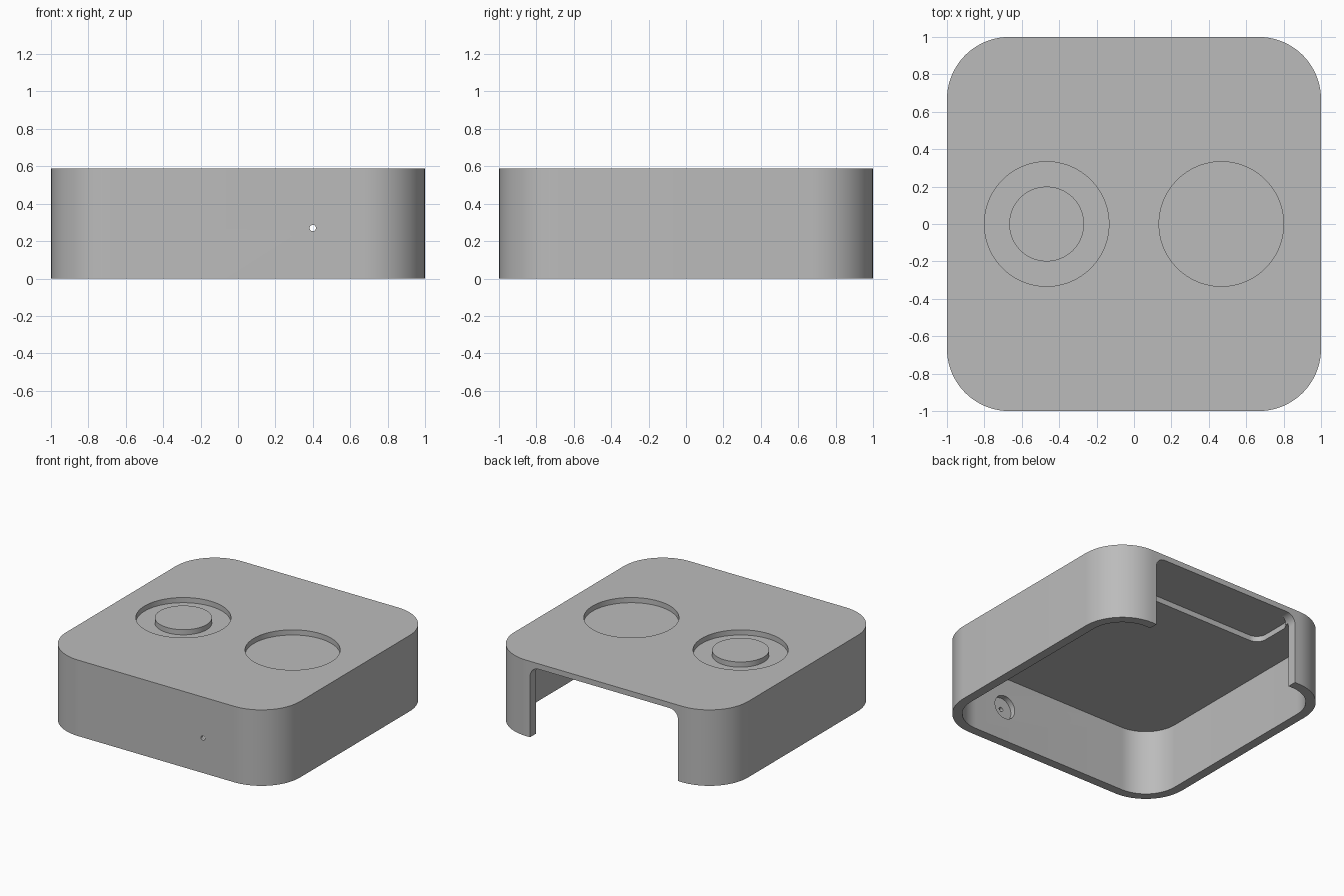
import bpy, bmesh, math
from mathutils import Vector

if "Cube" in bpy.data.objects:
    bpy.data.objects.remove(bpy.data.objects["Cube"], do_unlink=True)

HEIGHT, WALL, CEILING, THIN_CEILING = 0.587, 0.07, 0.503, 0.545
RECESS_FLOOR = 0.547

grey = bpy.data.materials.new("plain_grey")
grey.use_nodes = True
grey.diffuse_color = (0.5, 0.5, 0.5, 1)
grey.node_tree.nodes["Principled BSDF"].inputs["Base Color"].default_value = (0.5, 0.5, 0.5, 1)


def rounded_prism(name, low, high, radius, along="z", steps=20):
    """Box between two corners, rounded about the given axis."""
    low, high = Vector(low), Vector(high)
    a, b, c = (0, 1, 2) if along == "z" else (0, 2, 1)
    quarter = math.pi / 2
    bm = bmesh.new()
    verts = []
    corners = [(high[a] - radius, high[b] - radius), (low[a] + radius, high[b] - radius),
               (low[a] + radius, low[b] + radius), (high[a] - radius, low[b] + radius)]
    for i, (u, v) in enumerate(corners):
        for s in range(steps + 1):
            t = quarter * (i + s / steps)
            p = Vector()
            p[a], p[b], p[c] = u + radius * math.cos(t), v + radius * math.sin(t), low[c]
            verts.append(bm.verts.new(p))
    base = bm.faces.new(verts)
    top = bmesh.ops.extrude_face_region(bm, geom=[base], use_keep_orig=True)["geom"]
    offset = Vector()
    offset[c] = high[c] - low[c]
    bmesh.ops.translate(bm, vec=offset, verts=[g for g in top if isinstance(g, bmesh.types.BMVert)])
    bmesh.ops.recalc_face_normals(bm, faces=bm.faces)
    mesh = bpy.data.meshes.new(name)
    bm.to_mesh(mesh)
    bm.free()
    mesh.materials.append(grey)
    obj = bpy.data.objects.new(name, mesh)
    bpy.context.collection.objects.link(obj)
    return obj


def cylinder(name, start, end, radius, vertices=96):
    start, end = Vector(start), Vector(end)
    axis = end - start
    bpy.ops.mesh.primitive_cylinder_add(
        vertices=vertices, radius=radius, depth=axis.length, location=(start + end) / 2,
        rotation=axis.to_track_quat("Z", "Y").to_euler())
    obj = bpy.context.object
    obj.name = name
    obj.data.materials.append(grey)
    return obj


def activate(obj):
    bpy.ops.object.select_all(action="DESELECT")
    obj.select_set(True)
    bpy.context.view_layer.objects.active = obj


def cut(obj, cutter):
    cutter.hide_render = True
    mod = obj.modifiers.new("cut", "BOOLEAN")
    mod.operation, mod.solver, mod.object = "DIFFERENCE", "EXACT", cutter
    activate(obj)
    bpy.ops.object.modifier_apply(modifier=mod.name)
    bpy.data.objects.remove(cutter, do_unlink=True)


# Outer shell, hollow and open underneath
shell = rounded_prism("shell", (-1, -1, 0), (1, 1, HEIGHT), 0.333)
inner = 1 - WALL
cut(shell, rounded_prism("cavity", (-inner, -inner, -0.2), (inner, inner, CEILING), 0.333 - WALL))

# Thinned ceiling behind the rear opening, then the opening itself
cut(shell, rounded_prism("rear_pocket", (-0.65, 0.58, 0.3), (0.65, inner, THIN_CEILING), 0.08))
cut(shell, rounded_prism("rear_opening", (-0.633, 0.8, -0.3), (0.633, 1.2, THIN_CEILING), 0.075, "y"))

# Two round recesses in the top
for side in (-1, 1):
    x = side * 0.467
    cut(shell, cylinder("recess", (x, 0, RECESS_FLOOR), (x, 0, 0.8), 0.333))

# Pinhole in the front wall, widened on the inside
cut(shell, cylinder("pinhole", (0.4, -1.1, 0.27), (0.4, -0.8, 0.27), 0.017, 32))
cut(shell, cylinder("pinhole_seat", (0.4, -0.972, 0.27), (0.4, -0.8, 0.27), 0.09, 48))

# Raised button in the right recess
button = cylinder("button", (-0.467, 0, RECESS_FLOOR - 0.01), (-0.467, 0, HEIGHT), 0.2)

for part in (shell, button):
    activate(part)
    bpy.ops.object.shade_smooth_by_angle(angle=math.radians(30))
